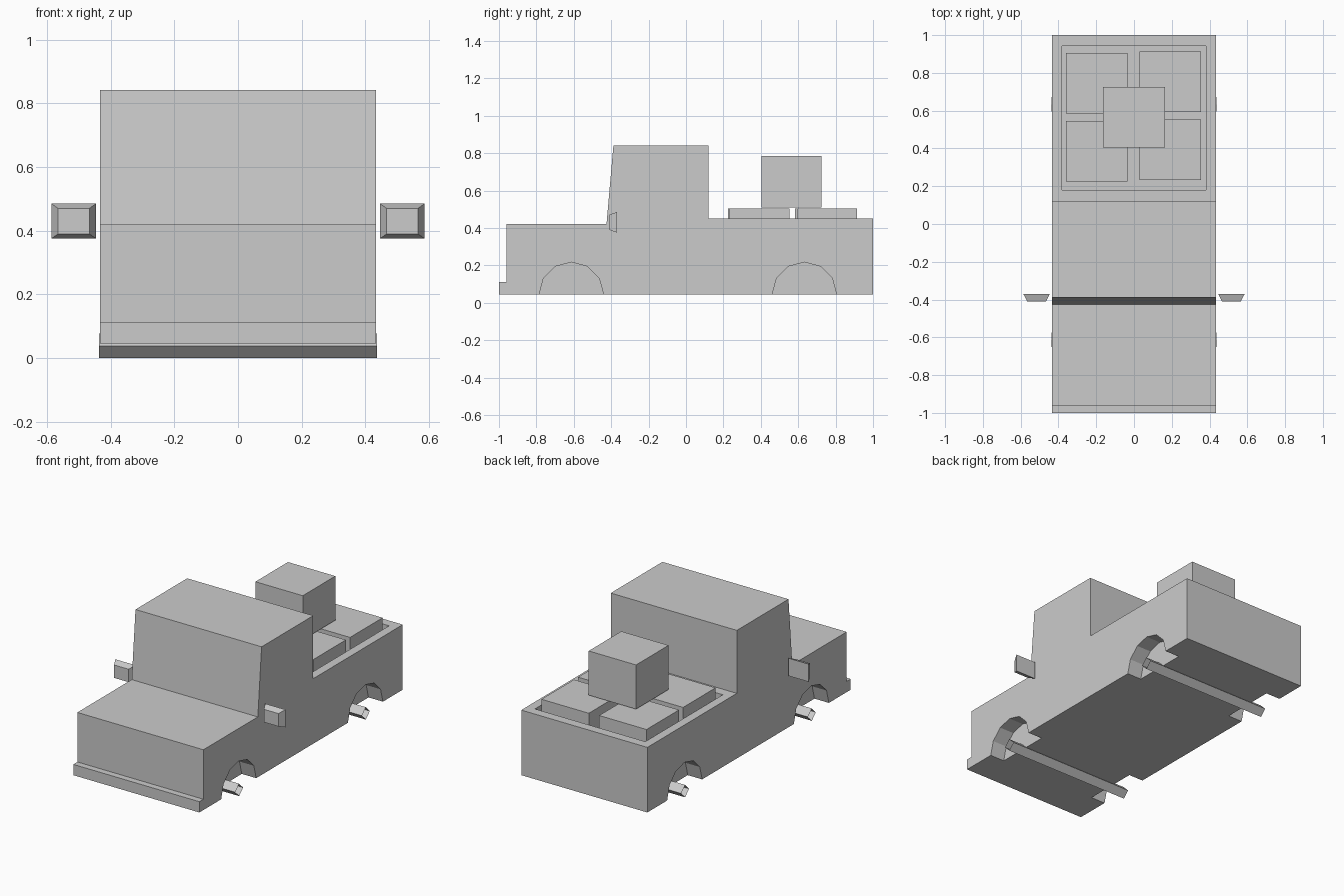
import bpy, bmesh, math
from mathutils import Matrix, Vector

if "Cube" in bpy.data.objects:
    bpy.data.objects.remove(bpy.data.objects["Cube"])


def finish(name, bm):
    bmesh.ops.recalc_face_normals(bm, faces=bm.faces[:])
    me = bpy.data.meshes.new(name)
    bm.to_mesh(me)
    bm.free()
    ob = bpy.data.objects.new(name, me)
    bpy.context.collection.objects.link(ob)
    return ob


def box(name, lo, hi):
    lo, hi = Vector(lo), Vector(hi)
    bm = bmesh.new()
    bmesh.ops.create_cube(bm, size=1, matrix=Matrix.Translation((lo + hi) / 2) @ Matrix.Diagonal((*(hi - lo), 1)))
    return finish(name, bm)


def x_cylinder(name, x0, x1, y, z, r, sides, caps=True):
    bm = bmesh.new()
    rot = Matrix.Rotation(math.pi / 2, 4, 'Y')
    bmesh.ops.create_cone(bm, cap_ends=caps, segments=sides, radius1=r, radius2=r, depth=x1 - x0,
                          matrix=Matrix.Translation(((x0 + x1) / 2, y, z)) @ rot)
    return finish(name, bm)


def cut(target, cutter):
    mod = target.modifiers.new("cut", 'BOOLEAN')
    mod.operation = 'DIFFERENCE'
    mod.solver = 'EXACT'
    mod.object = cutter
    bpy.context.view_layer.objects.active = target
    bpy.ops.object.modifier_apply(modifier=mod.name)
    bpy.data.objects.remove(cutter)


# Body: side profile (y, z) extruded across the width
W = 0.434
profile = [(-1, 0.045), (1, 0.045), (1, 0.45), (0.12, 0.45), (0.12, 0.842), (-0.388, 0.842),
           (-0.425, 0.42), (-0.96, 0.42), (-0.96, 0.112), (-1, 0.112)]
bm = bmesh.new()
side = bm.faces.new([bm.verts.new((-W, y, z)) for y, z in profile])
ext = bmesh.ops.extrude_face_region(bm, geom=[side])
bmesh.ops.translate(bm, vec=(2 * W, 0, 0), verts=[v for v in ext['geom'] if isinstance(v, bmesh.types.BMVert)])
body = finish("truck_body", bm)

# Load bed recess
cut(body, box("bed_cutter", (-0.38, 0.18, 0.228), (0.38, 0.943, 0.6)))

# Wheel arches and open diamond-section axles
for name, y in (("front", -0.613), ("rear", 0.633)):
    for s in (-1, 1):
        x0, x1 = sorted((s * 0.335, s * 0.6))
        cut(body, x_cylinder("arch_cutter", x0, x1, y, 0.045, 0.172, 12))
    x_cylinder(name + "_axle", -0.437, 0.437, y, 0.0385, 0.0385, 4, caps=False)

# Cargo: four boxes in the bed, one stacked on top
for i, (x, y, z) in enumerate([(-0.198, 0.744, 0.23), (-0.198, 0.384, 0.23), (0.193, 0.753, 0.23),
                               (0.193, 0.393, 0.23), (0, 0.564, 0.51)]):
    box("cargo_box_%d" % (i + 1), (x - 0.163, y - 0.16, z), (x + 0.163, y + 0.16, z + 0.275))

# Side mirrors: boxes tapering towards the front
for name, s in (("left", -1), ("right", 1)):
    mirror = box(name + "_mirror", (-0.07, -0.41, -0.055), (0.07, -0.37, 0.055))
    for v in mirror.data.vertices:
        if v.co.y < -0.39:
            v.co.x *= 0.71
            v.co.z *= 0.73
    mirror.location = (s * 0.516, 0, 0.43)
